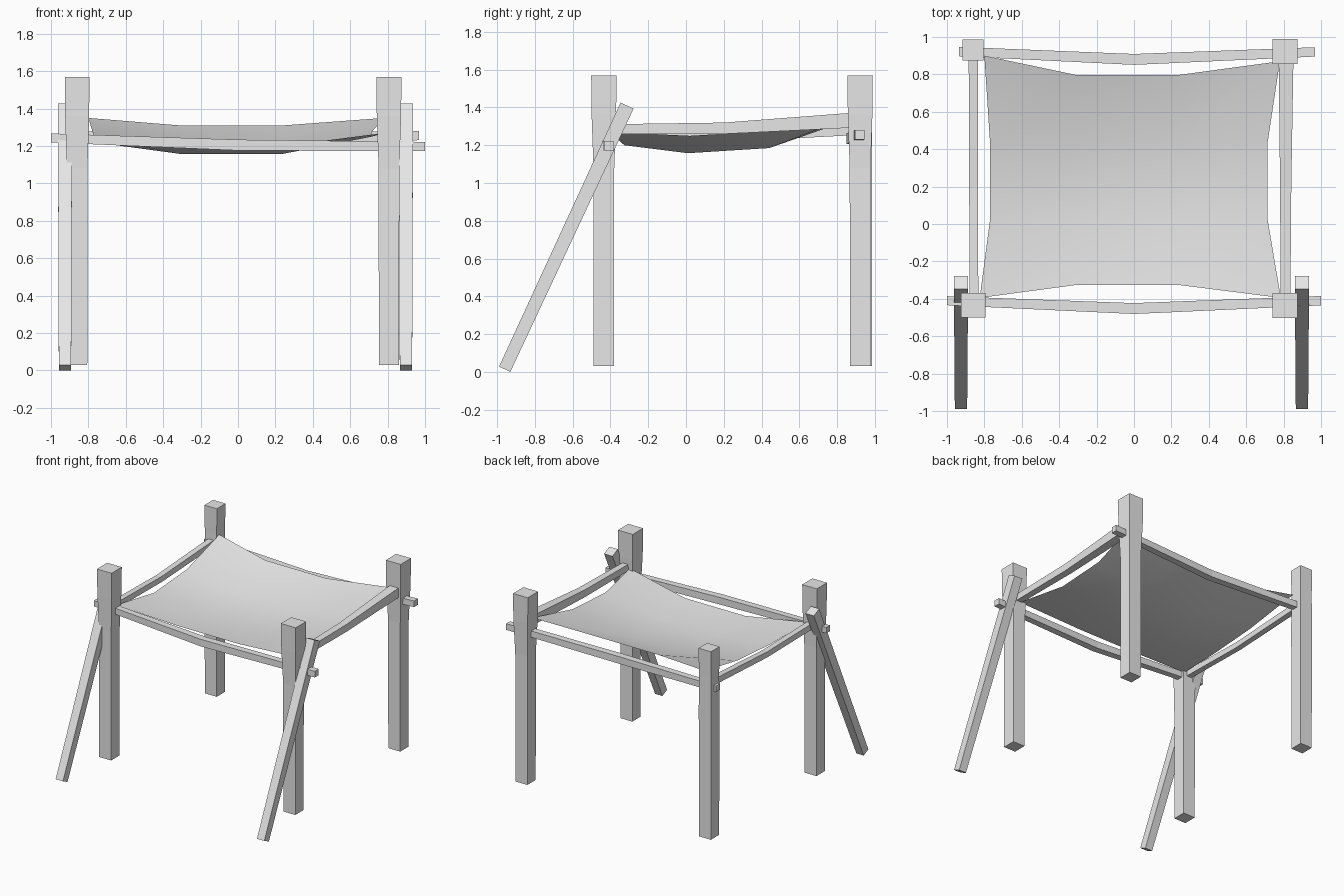
import bpy, bmesh
from mathutils import Vector

cube = bpy.data.objects.get("Cube")
if cube:
    bpy.data.objects.remove(cube, do_unlink=True)

grey = bpy.data.materials.new("light grey")
grey.use_nodes = True
grey.diffuse_color = (0.8, 0.8, 0.8, 1)
grey.node_tree.nodes["Principled BSDF"].inputs["Base Color"].default_value = (0.8, 0.8, 0.8, 1)


def finish(name, bm):
    mesh = bpy.data.meshes.new(name)
    bm.to_mesh(mesh)
    bm.free()
    mesh.materials.append(grey)
    obj = bpy.data.objects.new(name, mesh)
    bpy.context.collection.objects.link(obj)
    return obj


def timber(name, stations, u, v):
    """Square timber through (centre, half width) stations, section axes u and v."""
    bm = bmesh.new()
    u, v = Vector(u).normalized(), Vector(v).normalized()
    rings = []
    for centre, h in stations:
        c = Vector(centre)
        rings.append([bm.verts.new(c + u * a * h + v * b * h)
                      for a, b in ((-1, -1), (1, -1), (1, 1), (-1, 1))])
    for lower, upper in zip(rings, rings[1:]):
        for i in range(4):
            j = (i + 1) % 4
            bm.faces.new((lower[i], lower[j], upper[j], upper[i]))
    bm.faces.new(rings[0][::-1])
    bm.faces.new(rings[-1])
    bmesh.ops.recalc_face_normals(bm, faces=bm.faces)
    return finish(name, bm)


X, Y, Z = (1, 0, 0), (0, 1, 0), (0, 0, 1)

# Posts, slightly flared toward the top
for name, x, y, top in (("front_right_post", -0.86, -0.435, 0.066),
                        ("front_left_post", 0.807, -0.435, 0.067),
                        ("back_right_post", -0.86, 0.93, 0.056),
                        ("back_left_post", 0.807, 0.922, 0.067)):
    timber(name, [((x, y, 0.03), 0.054), ((x, y, 1.08), 0.055),
                  ((x, y, 1.36), top - 0.002), ((x, y, 1.57), top)], X, Y)

# Slanted braces at the front
for name, x in (("right_brace", -0.925), ("left_brace", 0.898)):
    foot, head = Vector((x, -0.96, 0.014)), Vector((x, -0.312, 1.41))
    side = (head - foot).cross(Vector(X))
    timber(name, [(foot, 0.033), (head, 0.038)], X, side)

# Front and back beams, bowed forward at the middle
timber("front_beam", [((-1, -0.41, 1.243), 0.024), ((0, -0.452, 1.205), 0.029),
                      ((1, -0.41, 1.197), 0.025)], Y, Z)
timber("back_beam", [((-0.935, 0.922, 1.255), 0.025), ((0, 0.88, 1.235), 0.029),
                     ((0.967, 0.92, 1.256), 0.025)], Y, Z)

# Side beams
timber("right_side_beam", [((-0.856, -0.43, 1.25), 0.024), ((-0.858, 0.2, 1.24), 0.023),
                           ((-0.859, 0.92, 1.28), 0.025)], X, Z)
timber("left_side_beam", [((0.81, -0.43, 1.285), 0.026), ((0.811, 0.2, 1.29), 0.03),
                          ((0.813, 0.92, 1.335), 0.04)], X, Z)

# Sagging cloth, rows from front to back
rows = [[(-0.825, -0.395, 1.26), (-0.31, -0.326, 1.20), (0.24, -0.326, 1.20), (0.785, -0.395, 1.27)],
        [(-0.77, 0.02, 1.22), (-0.31, 0.01, 1.158), (0.24, 0.01, 1.158), (0.715, 0.02, 1.25)],
        [(-0.77, 0.44, 1.25), (-0.31, 0.44, 1.185), (0.24, 0.44, 1.185), (0.715, 0.44, 1.275)],
        [(-0.80, 0.90, 1.35), (-0.31, 0.797, 1.31), (0.24, 0.797, 1.31), (0.78, 0.87, 1.35)]]
bm = bmesh.new()
grid = [[bm.verts.new(p) for p in row] for row in rows]
for front, back in zip(grid, grid[1:]):
    for i in range(3):
        bm.faces.new((front[i], front[i + 1], back[i + 1], back[i])).smooth = True
finish("cloth_canopy", bm)
